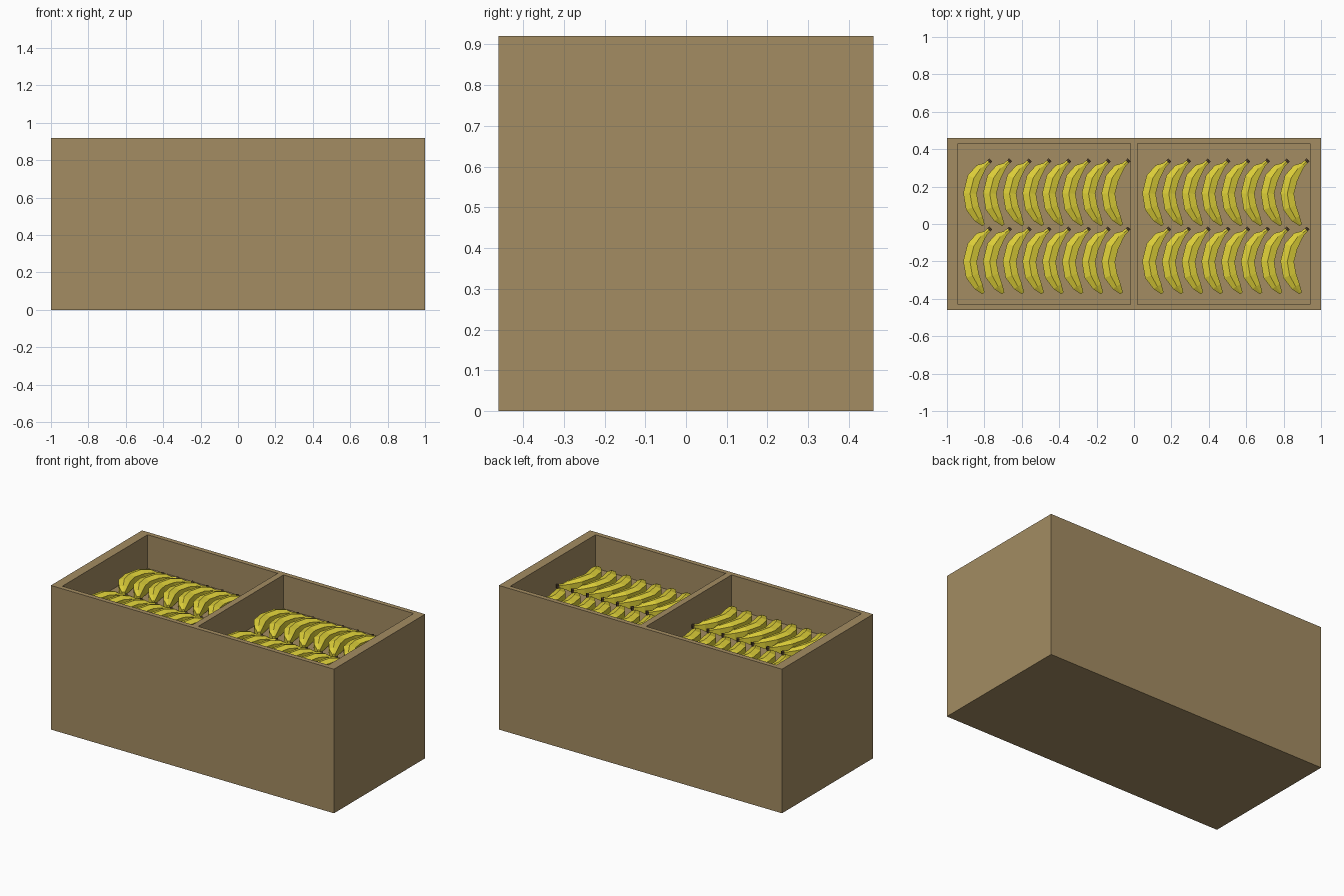
import bpy, bmesh, math
from mathutils import Vector

if "Cube" in bpy.data.objects:
    bpy.data.objects.remove(bpy.data.objects["Cube"])

FLOOR = 0.706


def material(name, rgb):
    m = bpy.data.materials.new(name)
    m.diffuse_color = (*rgb, 1)
    m.use_nodes = True
    m.node_tree.nodes["Principled BSDF"].inputs["Base Color"].default_value = m.diffuse_color
    return m


card = material("cardboard", (0.367, 0.262, 0.122))
yellow = material("banana_yellow", (0.72, 0.62, 0.04))
brown = material("stem_brown", (0.08, 0.05, 0.025))


def block(name, x0, x1, y0, y1, z0, z1):
    bpy.ops.mesh.primitive_cube_add(size=1, location=((x0 + x1) / 2, (y0 + y1) / 2, (z0 + z1) / 2))
    ob = bpy.context.object
    ob.name = name
    ob.scale = (x1 - x0, y1 - y0, z1 - z0)
    bpy.ops.object.transform_apply(location=False, rotation=False, scale=True)
    ob.data.materials.append(card)
    return ob


# Crate with two shallow compartments cut into the top
crate = block("crate", -1, 1, -0.46, 0.46, 0, 0.92)
for side, (x0, x1) in {"left": (-0.94, -0.02), "right": (0.02, 0.94)}.items():
    cutter = block(side + "_compartment_cutter", x0, x1, -0.43, 0.43, FLOOR, 1.1)
    cutter.hide_render = True
    mod = crate.modifiers.new(side + "_compartment", "BOOLEAN")
    mod.operation = "DIFFERENCE"
    mod.solver = "EXACT"
    mod.object = cutter
    bpy.context.view_layer.objects.active = crate
    bpy.ops.object.modifier_apply(modifier=mod.name)
    bpy.data.objects.remove(cutter)

# Banana: low-poly six-sided section swept along a curve (x, y, radius)
path = [(-0.766, 0.343, 0.011), (-0.776, 0.332, 0.011), (-0.793, 0.316, 0.012),
        (-0.820, 0.297, 0.027), (-0.856, 0.246, 0.036), (-0.877, 0.163, 0.036),
        (-0.864, 0.088, 0.036), (-0.832, 0.030, 0.025), (-0.805, -0.006, 0.008)]
section = [(1, 0.85), (0, 1.17), (-1, 0.85), (-1, -0.85), (0, -1.17), (1, -0.85)]
origin = Vector((path[0][0], path[0][1], 0))

bm = bmesh.new()
rings = []
for i, (x, y, r) in enumerate(path):
    a, b = path[max(i - 1, 0)], path[min(i + 1, len(path) - 1)]
    t = Vector((b[0] - a[0], b[1] - a[1], 0)).normalized()
    n = Vector((-t.y, t.x, 0))
    c = Vector((x, y, 0)) - origin
    rings.append([bm.verts.new(c + n * r * u + Vector((0, 0, r * v))) for u, v in section])
for i, (p, q) in enumerate(zip(rings, rings[1:])):
    for k in range(6):
        f = bm.faces.new((p[k], p[(k + 1) % 6], q[(k + 1) % 6], q[k]))
        f.material_index = 1 if i == 0 else 0
bm.faces.new(rings[0]).material_index = 1
bm.faces.new(rings[-1])
bmesh.ops.recalc_face_normals(bm, faces=bm.faces)
banana_mesh = bpy.data.meshes.new("banana")
bm.to_mesh(banana_mesh)
bm.free()
banana_mesh.materials.append(yellow)
banana_mesh.materials.append(brown)

# Two rows of eight bananas in each compartment
for side, dx in (("left", 0), ("right", 0.957)):
    for row, dy in (("back", 0), ("front", -0.364)):
        for i in range(8):
            ob = bpy.data.objects.new(f"banana_{side}_{row}_{i + 1}", banana_mesh)
            ob.location = origin + Vector((dx + i * 0.1056, dy, FLOOR + 0.0425))
            bpy.context.collection.objects.link(ob)
